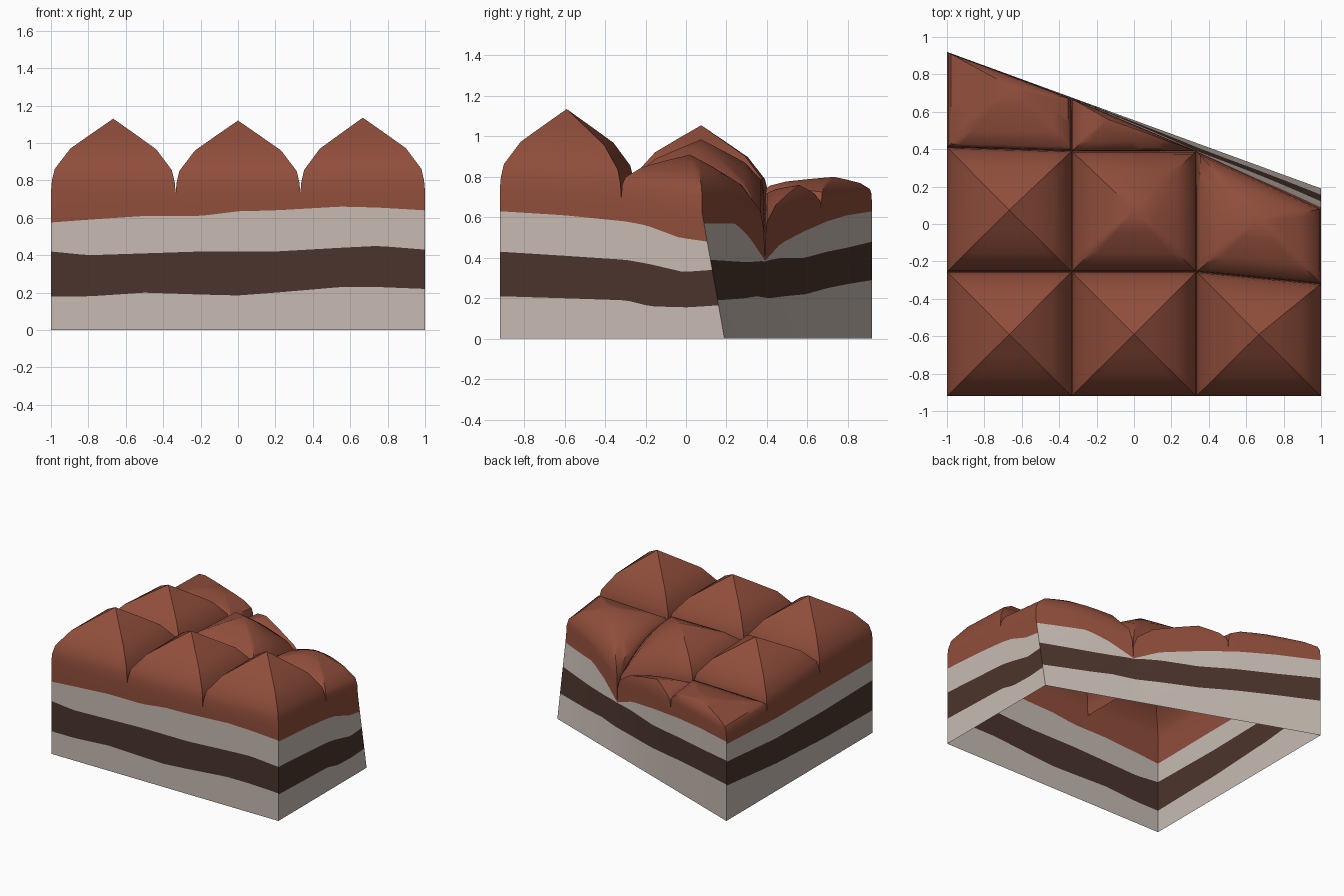
import bpy, bmesh, math
from mathutils import Vector as V

if "Cube" in bpy.data.objects:
    bpy.data.objects.remove(bpy.data.objects["Cube"])

N = 12                                            # segments per dome side
RINGS = [(1, 0), (.985, .15), (.94, .31), (.69, .59), (.34, .8)]   # (size, height) of the dome profile


def mat(name, col):
    m = bpy.data.materials.new(name)
    m.diffuse_color = (*col, 1)
    m.use_nodes = True
    m.node_tree.nodes["Principled BSDF"].inputs["Base Color"].default_value = m.diffuse_color
    return m


MATS = [mat("cream", (.57, .50, .45)), mat("dark_sponge", (.069, .034, .025)),
        mat("chocolate_icing", (.28, .076, .044))]

# Groove nodes: column letter a-d (left to right), row 0-3 (front to back)
X = 1 / 3
node = {"a0": (-1, -.92, .74), "b0": (-X, -.92, .73), "c0": (X, -.92, .73), "d0": (1, -.92, .74),
        "a1": (-1, -.255, .73), "b1": (-X, -.255, .73), "c1": (X, -.255, .73), "d1": (1, -.32, .70),
        "a2": (-1, .41, .67), "b2": (-X, .39, .68), "c2": (X, .39, .39), "d2": (1, .08, .62),
        "a3": (-1, .92, .64), "b3": (-X, .67, .60)}
node = {k: V(p) for k, p in node.items()}

# Edges that arch upwards between their two nodes
BULGE = {"c1c2": .10, "c2d2": .09, "b3c2": .04, "b2c2": .06}

# Domes: corners counter-clockwise, peak, fullness exponent (smaller = fuller)
DOMES = [("a0 b0 b1 a1", (-.667, -.59, 1.13), 1), ("b0 c0 c1 b1", (0, -.59, 1.12), 1),
         ("c0 d0 d1 c1", (.667, -.59, 1.135), 1), ("a1 b1 b2 a2", (-.667, .075, 1.055), 1),
         ("b1 c1 c2 b2", (0, .075, .985), .9), ("c1 d1 d2 c2", (.667, .02, .91), .65),
         ("a2 b2 b3 a3", (-.65, .73, .80), .4), ("b2 c2 b3", (-.14, .56, .76), .6)]

bm = bmesh.new()


def edge_pts(a, b):
    """Points along a groove edge, from node a up to (not including) node b."""
    k = BULGE.get("".join(sorted((a, b))), 0)
    return [node[a].lerp(node[b], i / N) + V((0, 0, k * math.sin(math.pi * i / N))) for i in range(N)]


def face(pts, m):
    f = bm.faces.new([bm.verts.new(p) for p in pts])
    f.material_index = m


# Icing domes: shrinking rings around each peak
for names, peak, power in DOMES:
    c, peak = names.split(), V(peak)
    rim = [p for i in range(len(c)) for p in edge_pts(c[i], c[(i + 1) % len(c)])]
    rings = []
    for t, h in RINGS:
        hh = h ** power if h else 0
        rings.append([V((peak.x + (p.x - peak.x) * t, peak.y + (p.y - peak.y) * t,
                         p.z + (peak.z - p.z) * hh)) for p in rim])
    n = len(rim)
    for i in range(n):
        j = (i + 1) % n
        for lo, hi in zip(rings, rings[1:]):
            face((lo[i], lo[j], hi[j], hi[i]), 2)
        face((rings[-1][i], rings[-1][j], peak), 2)

# Layer heights along each wall: (position, cream top, sponge top, upper cream top)
FRONT = [(-1, .18, .42, .575), (-.8, .18, .40, .59), (-.5, .20, .41, .61), (-.2, .19, .42, .61),
         (0, .185, .42, .635), (.2, .20, .42, .64), (.55, .23, .44, .66), (.75, .23, .45, .655), (1, .22, .43, .64)]
RIGHT = [(-.92, .21, .43, .63), (-.6, .20, .41, .61), (-.3, .19, .39, .58), (-.2, .16, .37, .56),
         (-.05, .155, .33, .50), (.08, .165, .34, .48)]
BACK = [(-1, .29, .48, .63), (-.67, .27, .45, .61), (-.4, .25, .43, .58), (-.12, .22, .40, .53),
        (.15, .21, .40, .47), (.33, .20, .385, .386), (.5, .21, .38, .50), (.65, .20, .38, .57), (1, .19, .39, .57)]
LEFT = [(-.92, .18, .42, .575), (-.3, .19, .41, .58), (.3, .22, .42, .58), (.92, .28, .47, .61)]


def layers(table, s):
    for p, q in zip(table, table[1:]):
        if s <= q[0] + 1e-6:
            f = (s - p[0]) / (q[0] - p[0])
            return [a + (b - a) * f for a, b in zip(p[1:], q[1:])]
    return list(table[-1][1:])


def base(name):
    """Foot of the wall below a node; the cut back face leans inwards."""
    p = node[name]
    y = .92 - .365 * (p.x + 1) if name in ("b3", "c2", "d2") else p.y
    return V((p.x, y, 0))


# Four walls, each a path of nodes around the footprint
for path, table, axis in (("a0 b0 c0 d0", FRONT, 0), ("d0 d1 d2", RIGHT, 1),
                          ("d2 c2 b3 a3", BACK, 0), ("a3 a2 a1 a0", LEFT, 1)):
    c = path.split()
    cols = []
    for a, b in zip(c, c[1:]):
        for i, top in enumerate(edge_pts(a, b) + [node[b]]):
            foot = base(a).lerp(base(b), i / N)
            zs = [min(z, top.z - .012 + .004 * k) for k, z in enumerate(layers(table, top[axis]))]
            cols.append([foot] + [foot.lerp(top, z / top.z) for z in zs] + [top])
    for p, q in zip(cols, cols[1:]):
        if (p[0] - q[0]).length < 1e-5:
            continue
        for k, m in enumerate((0, 1, 0, 2)):
            face((p[k], q[k], q[k + 1], p[k + 1]), m)

bmesh.ops.remove_doubles(bm, verts=bm.verts, dist=.0005)

me = bpy.data.meshes.new("layered_cake_slice")
bm.to_mesh(me)
bm.free()
for m in MATS:
    me.materials.append(m)
me.shade_smooth()
me.set_sharp_from_angle(angle=math.radians(38))
cake = bpy.data.objects.new("layered_cake_slice", me)
bpy.context.collection.objects.link(cake)
